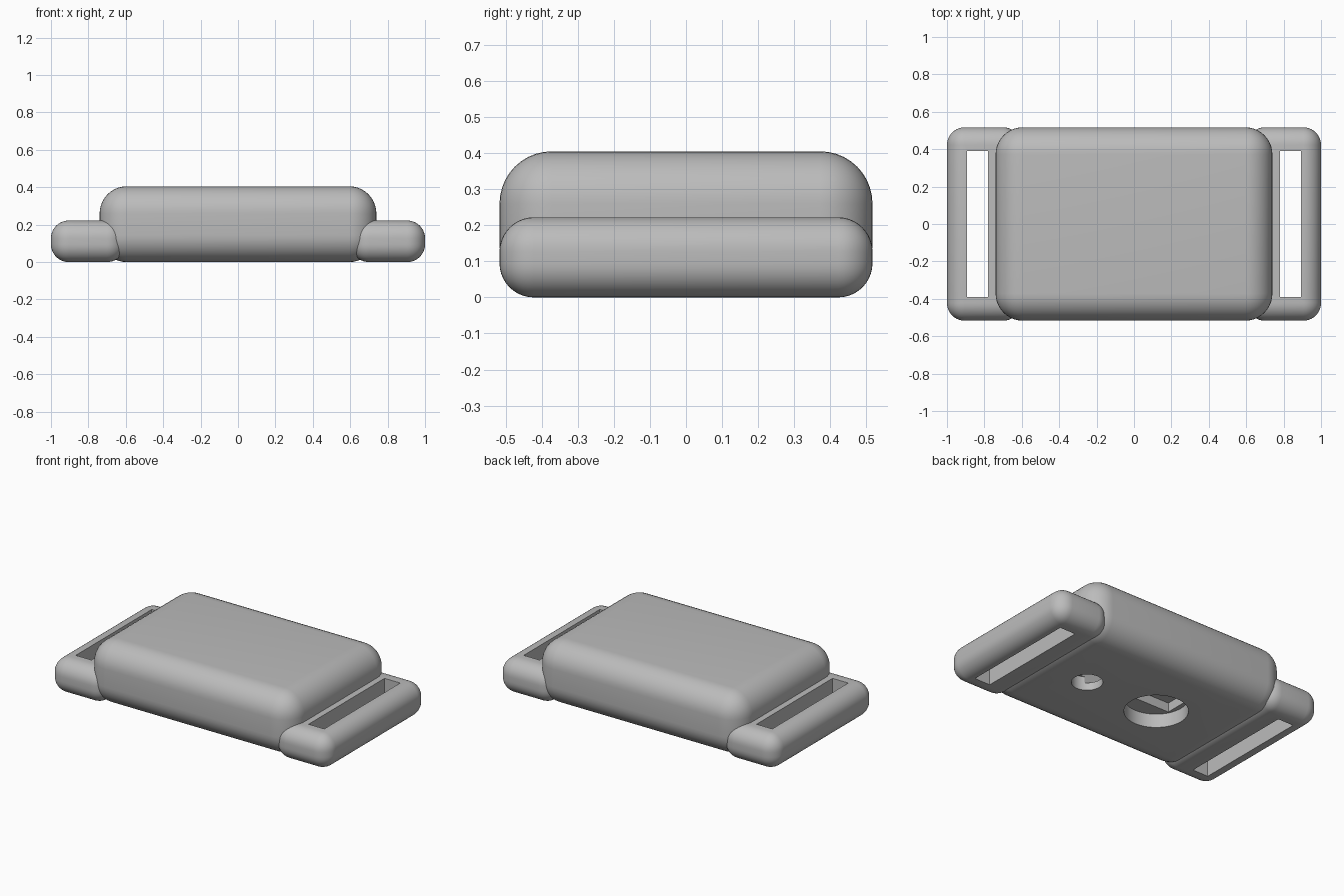
import bpy
import bmesh
from mathutils import Matrix, Vector

default = bpy.data.objects.get("Cube")
if default:
    bpy.data.objects.remove(default, do_unlink=True)

# One plain grey plastic
grey = bpy.data.materials.new("grey plastic")
grey.use_nodes = True
colour = (0.5, 0.5, 0.5, 1)
grey.diffuse_color = colour
grey.node_tree.nodes["Principled BSDF"].inputs["Base Color"].default_value = colour


def finish(name, bm):
    mesh = bpy.data.meshes.new(name)
    bm.to_mesh(mesh)
    bm.free()
    mesh.materials.append(grey)
    obj = bpy.data.objects.new(name, mesh)
    bpy.context.collection.objects.link(obj)
    return obj


def box(name, low, high, radius=0):
    """Box between two corners, with all edges rounded if a radius is given."""
    low, high = Vector(low), Vector(high)
    bm = bmesh.new()
    bmesh.ops.create_cube(bm, size=1, matrix=Matrix.Translation((low + high) / 2)
                          @ Matrix.Diagonal((*(high - low), 1)))
    if radius:
        bmesh.ops.bevel(bm, geom=bm.edges[:], offset=radius, offset_type='OFFSET',
                        segments=10, profile=0.5, affect='EDGES')
    return finish(name, bm)


def cylinder(name, x, radius, low, high):
    bm = bmesh.new()
    bmesh.ops.create_cone(bm, cap_ends=True, segments=48, radius1=radius, radius2=radius,
                          depth=high - low, matrix=Matrix.Translation((x, 0, (low + high) / 2)))
    return finish(name, bm)


def cut(target, cutters):
    for cutter in cutters:
        mod = target.modifiers.new("cut", 'BOOLEAN')
        mod.operation = 'DIFFERENCE'
        mod.solver = 'EXACT'
        mod.object = cutter
        bpy.context.view_layer.objects.active = target
        bpy.ops.object.modifier_apply(modifier=mod.name)
        bpy.data.objects.remove(cutter, do_unlink=True)


def smooth(obj):
    bpy.ops.object.select_all(action='DESELECT')
    obj.select_set(True)
    bpy.context.view_layer.objects.active = obj
    bpy.ops.object.shade_smooth_by_angle(angle=0.5)


# Rounded housing with two round openings and a groove below
housing = box("housing", (-0.74, -0.517, 0), (0.74, 0.517, 0.405), 0.145)
cut(housing, [
    cylinder("large_opening", -0.17, 0.19, -0.1, 0.09),
    cylinder("small_opening", 0.36, 0.093, -0.1, 0.09),
    box("inner_groove", (-0.33, -0.08, 0.05), (0.42, 0.08, 0.15)),
])
smooth(housing)

# Strap loops at both ends, each with a long slot
for side, name in ((1, "left"), (-1, "right")):
    xs = sorted((side * 0.605, side))
    slot = sorted((side * 0.78, side * 0.893))
    loop = box(name + "_strap_loop", (xs[0], -0.517, 0), (xs[1], 0.517, 0.222), 0.095)
    cut(loop, [box("slot", (slot[0], -0.39, -0.1), (slot[1], 0.39, 0.4))])
    smooth(loop)
